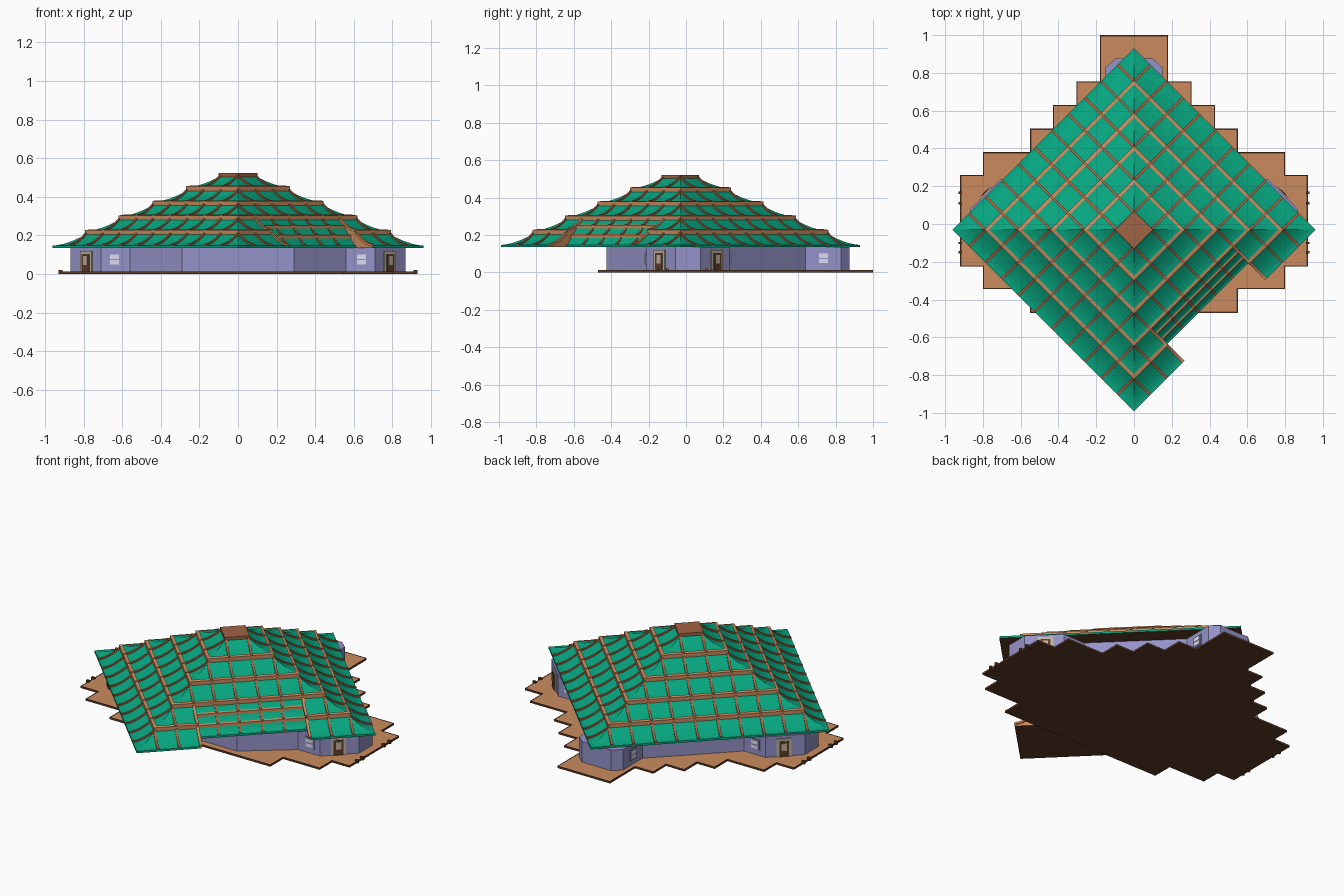
import bpy, bmesh, math
from mathutils import Matrix, Vector

if "Cube" in bpy.data.objects:
    bpy.data.objects.remove(bpy.data.objects["Cube"])

def material(name, rgb):
    m = bpy.data.materials.new(name)
    m.diffuse_color = (*[c ** 2.2 for c in rgb], 1)
    m.use_nodes = True
    m.node_tree.nodes["Principled BSDF"].inputs["Base Color"].default_value = m.diffuse_color
    return m

GREEN = material("roof_green", (0.06, 0.65, 0.50))
TAN = material("trim_tan", (0.79, 0.54, 0.37))
RIB = material("rib_brown", (0.62, 0.39, 0.27))
DARK = material("dark_brown", (0.37, 0.24, 0.17))
WALL = material("wall_lilac", (0.58, 0.57, 0.78))
CREAM = material("cream", (0.75, 0.70, 0.62))
PANE = material("pane", (0.86, 0.86, 0.95))

def finish(name, bm, *mats):
    me = bpy.data.meshes.new(name)
    bm.to_mesh(me)
    bm.free()
    for m in mats:
        me.materials.append(m)
    ob = bpy.data.objects.new(name, me)
    bpy.context.collection.objects.link(ob)
    return ob

# Roof faces use (s = distance outwards, t = along the eave); face 0 looks front right
CENTRE = Vector((0, -0.03, 0))
def at(k, s, t, z):
    return Matrix.Rotation(math.radians(90 * k - 45), 3, 'Z') @ Vector((s, t, z)) + CENTRE

def panel(bm, k, prof, lo, hi):
    rows = [(bm.verts.new(at(k, s, lo(s), z)), bm.verts.new(at(k, s, hi(s), z))) for s, z in prof]
    for (a, b), (c, d) in zip(rows, rows[1:]):
        bm.faces.new((a, c, d, b))

def beam(bm, k, prof, t, w=0.014, up=0.008, down=0.004):
    # rib with a box section that follows the roof profile
    rings = [[bm.verts.new(at(k, s, t + dt, z + dz)) for dt, dz in
              ((-w/2, -down), (-w/2, up), (w/2, up), (w/2, -down))] for s, z in prof]
    for a, b in zip(rings, rings[1:]):
        for i in range(4):
            j = (i + 1) % 4
            bm.faces.new((a[i], b[i], b[j], a[j]))
    bm.faces.new(rings[0])
    bm.faces.new(rings[-1][::-1])

STEP, EAVE = 0.123, 0.135
S = [0.064 + STEP * i for i in range(6)]
ZT = [0.508, 0.432, 0.358, 0.283, 0.207]
ZB = [0.450, 0.374, 0.299, 0.223, 0.147]
NOTCH = S[2]

def sag(s0, s1, z0, z1, n=6):
    return [(s0 + (s1 - s0) * i / n, z1 + (z0 - z1) * (1 - i / n) ** 1.7) for i in range(n + 1)]

tiers = [sag(S[j], S[j + 1], ZT[j], ZB[j]) for j in range(5)]
mitre_lo, mitre_hi = (lambda s: -s), (lambda s: s)
cut_lo, cut_hi = (lambda s: -NOTCH), (lambda s: NOTCH)

roof, ribs, trim = bmesh.new(), bmesh.new(), bmesh.new()
for k in range(4):
    for j, prof in enumerate(tiers):
        split = k == 0 and j >= 3
        spans = [(mitre_lo, cut_lo), (cut_hi, mitre_hi)] if split else [(mitre_lo, mitre_hi)]
        low = EAVE if j == 4 else ZT[j + 1]
        for lo, hi in spans:
            panel(roof, k, prof + [(S[j + 1], low)], lo, hi)
        # ribs down the slope
        for i in range(j + 1):
            for sg in (-1, 1):
                if not (split and i < 2):
                    beam(ribs, k, prof, sg * S[i])
        # band under the lip of each tier
        if j < 4:
            s, zb = S[j + 1], ZB[j]
            sp = [(mitre_lo, cut_lo), (cut_hi, mitre_hi)] if k == 0 and j == 3 else [(mitre_lo, mitre_hi)]
            for lo, hi in sp:
                panel(trim, k, [(s - 0.014, zb + 0.008), (s + 0.004, zb + 0.004), (s + 0.004, zb - 0.02)], lo, hi)

# Steep short rows in the entrance notch
MS = [S[3], 0.475, 0.515, 0.553]
MZ = [ZT[3], 0.248, 0.198, 0.147]
for j in range(3):
    drop = 0.0 if j == 0 else 0.012
    prof = sag(MS[j], MS[j + 1], MZ[j] - drop, MZ[j + 1], 4)
    panel(roof, 0, prof + [(MS[j + 1], MZ[j + 1] - 0.012)], cut_lo, cut_hi)
    for t in (-S[1], -S[0], S[0], S[1]):
        beam(ribs, 0, prof, t)
    if j < 2:
        s, z = MS[j + 1], MZ[j + 1]
        panel(trim, 0, [(s - 0.008, z + 0.007), (s + 0.003, z + 0.003), (s + 0.003, z - 0.013)], cut_lo, cut_hi)
finish("tiered_roof", roof, GREEN)
finish("roof_ribs", ribs, RIB)
finish("roof_bands", trim, TAN)

# Gable walls on either side of the notch
gable = bmesh.new()
for t in (-NOTCH, NOTCH):
    pts = tiers[3] + tiers[4] + [(S[5], EAVE), (S[3], EAVE)]
    gable.faces.new([gable.verts.new(at(0, s, t, z)) for s, z in pts])
    for prof in tiers[3:]:
        beam(gable, 0, prof, t, 0.016, 0.009)
finish("notch_side_walls", gable, TAN)

# Flat roof underside
soffit = bmesh.new()
e, m = S[5], MS[3]
for x0, x1, y0, y1 in ((-e, m, -e, e), (m, e, -e, -NOTCH), (m, e, NOTCH, e)):
    soffit.faces.new([soffit.verts.new(at(0, x, y, EAVE)) for x, y in ((x0, y0), (x0, y1), (x1, y1), (x1, y0))])
finish("roof_underside", soffit, DARK)

def box(name, loc, size, mat, angle=0):
    bm = bmesh.new()
    bmesh.ops.create_cube(bm, size=1)
    bmesh.ops.transform(bm, verts=bm.verts, matrix=Matrix.Translation(loc)
                        @ Matrix.Rotation(angle, 4, 'Z') @ Matrix.Diagonal((*size, 1)))
    return finish(name, bm, mat)

box("roof_cap", (0, -0.03, 0.511), (0.142, 0.142, 0.022), RIB, math.pi / 4)

def outline(half, z0, z1):
    # mirrored plan outline extruded upwards
    pts = half + [(-x, y) for x, y in reversed(half)]
    bm = bmesh.new()
    f = bm.faces.new([bm.verts.new((x, y, z0)) for x, y in pts])
    r = bmesh.ops.extrude_face_region(bm, geom=[f])
    vs = [g for g in r["geom"] if isinstance(g, bmesh.types.BMVert)]
    bmesh.ops.translate(bm, verts=vs, vec=(0, 0, z1 - z0))
    bmesh.ops.recalc_face_normals(bm, faces=bm.faces)
    return bm

# Stepped terrace with a dark border
bm = outline([(0.18, 1.0), (0.18, 0.755), (0.305, 0.755), (0.305, 0.63), (0.43, 0.63), (0.43, 0.505),
              (0.55, 0.505), (0.55, 0.38), (0.80, 0.38), (0.80, 0.26), (0.92, 0.26), (0.92, -0.225),
              (0.80, -0.225), (0.80, -0.345), (0.55, -0.345), (0.55, -0.47)], 0, 0.012)
bm.normal_update()
top = [f for f in bm.faces if f.normal.z > 0.9]
bmesh.ops.inset_region(bm, faces=top, thickness=0.009, depth=-0.002)
for f in top:
    f.material_index = 1
finish("terrace", bm, DARK, TAN)

# House walls with octagonal corner bays
finish("house_walls", outline([(0.10, 0.875), (0.15, 0.83), (0.15, 0.64), (0.56, 0.235), (0.71, 0.235),
                               (0.867, 0.078), (0.867, -0.055), (0.71, -0.212), (0.56, -0.212),
                               (0.29, -0.425)], 0.008, EAVE + 0.002), WALL)

def door(x, y, ang):
    n = Vector((math.cos(ang), math.sin(ang), 0))
    p = Vector((x, y, 0))
    box("door_frame", p + Vector((0, 0, 0.065)), (0.014, 0.085, 0.11), CREAM, ang)
    box("door_leaf", p + n * 0.004 + Vector((0, 0, 0.058)), (0.014, 0.055, 0.092), DARK, ang)
    box("door_glass", p + n * 0.006 + Vector((0, 0, 0.07)), (0.014, 0.03, 0.045), CREAM, ang)

def window(x, y, ang):
    n = Vector((math.cos(ang), math.sin(ang), 0))
    p = Vector((x, y, 0.075))
    box("window_frame", p, (0.012, 0.064, 0.066), WALL, ang)
    for dz in (-0.014, 0.014):
        box("window_pane", p + n * 0.003 + Vector((0, 0, dz)), (0.012, 0.046, 0.023), PANE, ang)

for sx in (-1, 1):
    east = 0 if sx > 0 else math.pi
    door(sx * 0.783, -0.139, east - sx * math.pi / 4)
    door(sx * 0.783, 0.162, east + sx * math.pi / 4)
    window(sx * 0.64, -0.212, -math.pi / 2)
    window(sx * 0.64, 0.235, math.pi / 2)
    window(sx * 0.15, 0.735, east)
    # low posts at the side entrances
    for y in (0.165, 0.11, -0.10, -0.15):
        box("entrance_post", (sx * 0.92, y, 0.011), (0.02, 0.012, 0.02), DARK)
